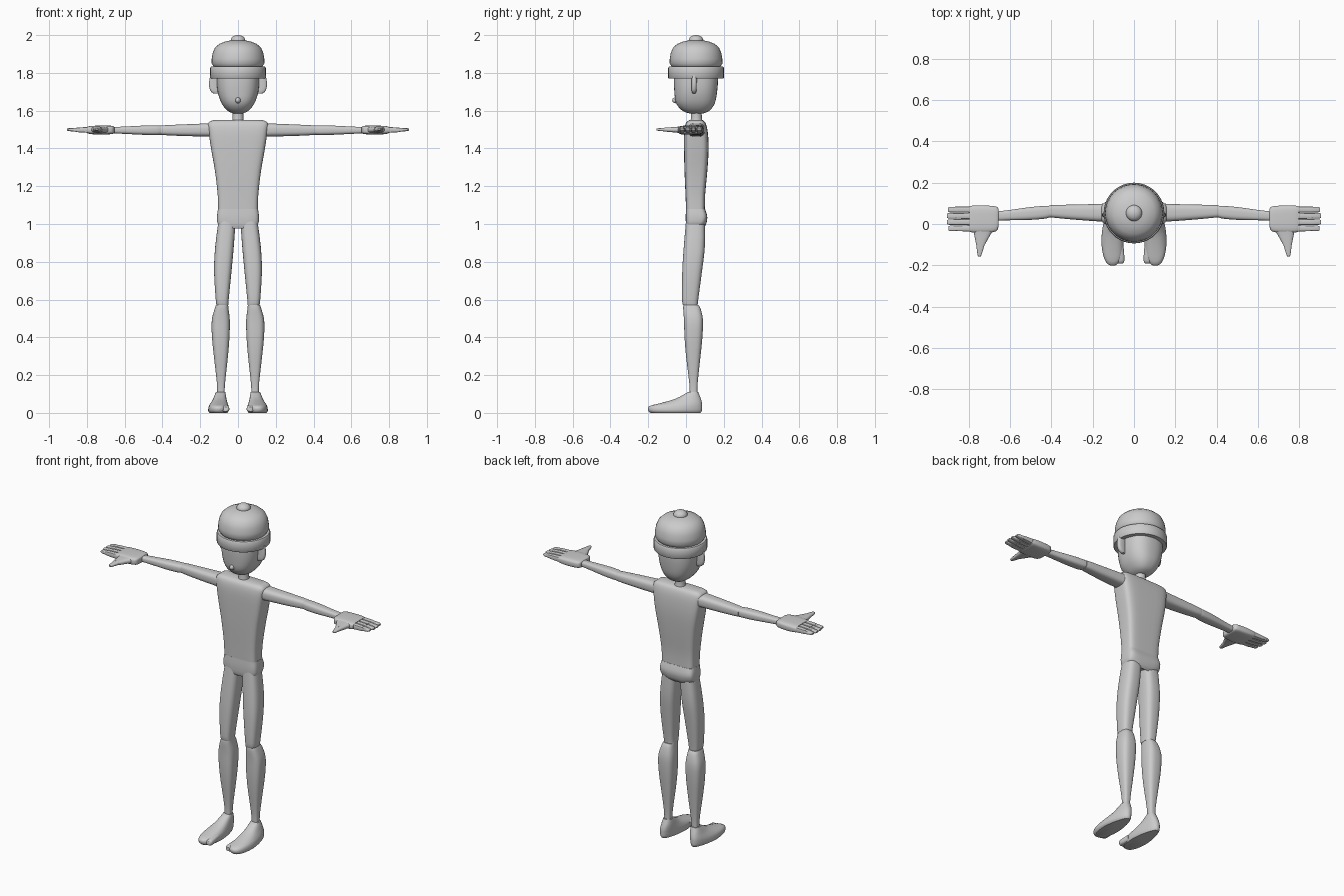
import bpy, bmesh, math
from mathutils import Vector

AXES = {'z': lambda t, a, b: (a, b, t),
        'x': lambda t, a, b: (t, a, b),
        'y': lambda t, a, b: (a, t, b)}


def finish(bm, name, angle=40):
    bmesh.ops.recalc_face_normals(bm, faces=bm.faces)
    me = bpy.data.meshes.new(name)
    bm.to_mesh(me)
    bm.free()
    ob = bpy.data.objects.new(name, me)
    bpy.context.collection.objects.link(ob)
    bpy.ops.object.select_all(action='DESELECT')
    bpy.context.view_layer.objects.active = ob
    ob.select_set(True)
    bpy.ops.object.shade_smooth_by_angle(angle=math.radians(angle))
    return ob


def smooth_rings(rings, steps):
    out = []
    for i in range(len(rings) - 1):
        p0, p1, p2, p3 = (Vector(rings[min(max(i + k, 0), len(rings) - 1)]) for k in (-1, 0, 1, 2))
        for s in range(steps):
            t = s / steps
            out.append(p1 + 0.5 * t * ((p2 - p0) + t * ((2 * p0 - 5 * p1 + 4 * p2 - p3)
                       + t * (3 * p1 - p0 - 3 * p2 + p3))))
    return out + [Vector(rings[-1])]


def loft(name, axis, rings, power=3.0, sides=24, steps=3, sign=1, shape=None):
    """Rounded-box sections (t, a_min, a_max, b_min, b_max) skinned along an axis."""
    bm = bmesh.new()
    loops = []
    for t, a0, a1, b0, b1 in smooth_rings(rings, steps):
        loop = []
        for i in range(sides):
            w = 2 * math.pi * (i + 0.5) / sides
            c, s = math.cos(w), math.sin(w)
            a = (a0 + a1) / 2 + (a1 - a0) / 2 * math.copysign(abs(c) ** (2 / power), c)
            b = (b0 + b1) / 2 + (b1 - b0) / 2 * math.copysign(abs(s) ** (2 / power), s)
            co = Vector(AXES[axis](t, a, b))
            if shape:
                shape(co)
            co.x *= sign
            loop.append(bm.verts.new(co))
        loops.append(loop)
    for lo, hi in zip(loops, loops[1:]):
        for i in range(sides):
            j = (i + 1) % sides
            bm.faces.new((lo[i], lo[j], hi[j], hi[i]))
    bm.faces.new(loops[0])
    bm.faces.new(loops[-1])
    return finish(bm, name)


def lathe(name, profile, cy, closed=False, sides=40):
    bm = bmesh.new()
    vs = [bm.verts.new((r, 0, z)) for r, z in profile]
    pairs = list(zip(vs, vs[1:])) + ([(vs[-1], vs[0])] if closed else [])
    es = [bm.edges.new(p) for p in pairs]
    bmesh.ops.spin(bm, geom=vs + es, cent=(0, 0, 0), axis=(0, 0, 1), angle=2 * math.pi, steps=sides)
    bmesh.ops.remove_doubles(bm, verts=bm.verts, dist=1e-4)
    bmesh.ops.translate(bm, verts=bm.verts, vec=(0, cy, 0))
    return finish(bm, name)


def ball(name, center, radii):
    bm = bmesh.new()
    bmesh.ops.create_uvsphere(bm, u_segments=20, v_segments=12, radius=1)
    for v in bm.verts:
        v.co = Vector(c + r * k for c, r, k in zip(center, radii, v.co))
    return finish(bm, name)


# Head, nose and neck
HY = 0.053
loft("head", 'z', [(1.585, -.025, .025, .02, .09), (1.60, -.056, .056, -.02, .125),
                   (1.64, -.088, .088, -.053, .153), (1.70, -.108, .108, -.062, .165),
                   (1.77, -.113, .113, -.065, .17), (1.85, -.11, .11, -.06, .165)],
     power=2.5, sides=36)
ball("nose", (0, -.053, 1.655), (.014, .02, .016))
loft("neck", 'z', [(1.53, -.034, .034, .022, .09), (1.565, -.029, .029, .026, .084),
                   (1.61, -.03, .03, .026, .084)], power=2)

# Knitted cap: turned-up band, dome and bobble
lathe("cap_band", [(.12, 1.77), (.144, 1.77), (.147, 1.774), (.147, 1.827), (.143, 1.833), (.12, 1.833)],
      HY, closed=True)
lathe("cap_dome", [(.12, 1.82), (.132, 1.838), (.14, 1.85), (.139, 1.875), (.134, 1.905), (.122, 1.933),
                   (.1, 1.953), (.065, 1.967), (.03, 1.973), (0, 1.974)], HY)
ball("cap_bobble", (0, HY, 1.972), (.039, .039, .028))

# Torso
loft("torso", 'z', [(1.08, -.105, .105, 0, .1), (1.16, -.108, .108, -.003, .102),
                    (1.28, -.122, .122, -.008, .113), (1.40, -.143, .143, -.011, .12),
                    (1.49, -.156, .156, -.01, .115), (1.535, -.158, .158, 0, .103),
                    (1.55, -.13, .13, .018, .088)], power=5, sides=32)


# Pelvis with a lower edge dipping to the centre
def dip(co):
    k = max(0, (1.08 - co.z) / .115)
    co.z += k * .28 * abs(co.x)


loft("pelvis", 'z', [(.965, -.104, .104, .005, .09), (.985, -.11, .11, 0, .105),
                     (1.03, -.111, .111, -.002, .113), (1.08, -.106, .106, 0, .101)],
     power=5, sides=32, shape=dip)


# Sole narrows towards the heel
def heel(co):
    k = min(1, max(0, (co.y + .06) / .14)) * max(0, 1 - co.z / .09)
    co.x = .098 + (co.x - .098) * (1 - .35 * k)


for side, s in (("right", -1), ("left", 1)):
    # Ear
    loft(side + "_ear", 'z', [(1.69, .10, .128, .034, .05), (1.705, .10, .146, .03, .055),
                              (1.74, .10, .154, .03, .057), (1.785, .10, .148, .03, .057)],
         sides=16, sign=s)
    # Leg
    loft(side + "_thigh", 'z', [(.57, .05, .114, -.016, .062), (.60, .049, .118, -.021, .065),
                                (.75, .034, .127, -.02, .085), (.88, .022, .121, -.012, .1),
                                (1.02, .012, .103, 0, .1)], sign=s)
    loft(side + "_shin", 'z', [(.09, .072, .11, .02, .06), (.16, .068, .112, .017, .062),
                               (.30, .053, .128, 0, .077), (.40, .045, .138, -.008, .087),
                               (.49, .043, .139, -.011, .09), (.55, .05, .124, -.015, .078),
                               (.572, .052, .116, -.014, .066)], sign=s)
    # Foot and big toe
    loft(side + "_foot", 'z', [(0, .055, .15, -.188, .078), (.012, .05, .158, -.2, .085),
                               (.035, .05, .155, -.196, .086), (.052, .054, .146, -.135, .085),
                               (.075, .06, .132, -.055, .079), (.11, .067, .117, .01, .065)],
         power=2.4, sides=32, sign=s, shape=heel)
    loft(side + "_big_toe", 'y', [(-.19, .054, .078, .008, .03), (-.175, .046, .088, .004, .038),
                                  (-.11, .05, .09, .004, .045)], sides=16, sign=s)
    # Arm
    loft(side + "_upper_arm", 'x', [(.13, .012, .1, 1.462, 1.535), (.18, .013, .097, 1.463, 1.532),
                                    (.30, .022, .094, 1.466, 1.527), (.385, .03, .092, 1.47, 1.523),
                                    (.412, .033, .09, 1.472, 1.521)], sign=s)
    loft(side + "_forearm", 'x', [(.405, .033, .088, 1.474, 1.52), (.43, .026, .088, 1.471, 1.522),
                                  (.50, .02, .082, 1.472, 1.521), (.60, .018, .068, 1.477, 1.516),
                                  (.67, .016, .06, 1.48, 1.513)], sign=s)
    # Palm
    loft(side + "_palm", 'x', [(.655, -.008, .07, 1.483, 1.514), (.668, -.036, .085, 1.476, 1.52),
                               (.73, -.043, .09, 1.473, 1.521), (.78, -.041, .089, 1.476, 1.519),
                               (.796, -.037, .086, 1.48, 1.516)], power=4, sign=s)
    # Four fingers of two joints each
    for f in range(4):
        y0 = -.036 + f * .0302
        y1 = y0 + .0305
        tip = (.898, .905, .906, .9)[f]
        loft(f"{side}_finger_{f + 1}_base", 'x', [(.788, y0, y1, 1.482, 1.514), (.852, y0 + .001, y1 - .001, 1.486, 1.511)],
             sides=12, steps=1, power=4, sign=s)
        loft(f"{side}_finger_{f + 1}_tip", 'x', [(.85, y0 + .001, y1 - .001, 1.487, 1.51),
                                                (tip - .008, y0 + .002, y1 - .002, 1.492, 1.507),
                                                (tip, y0 + .006, y1 - .006, 1.495, 1.504)],
             sides=12, steps=1, power=4, sign=s)
    # Thumb
    loft(side + "_thumb_base", 'y', [(-.02, .67, .782, 1.48, 1.518), (-.045, .69, .775, 1.483, 1.515),
                                     (-.1, .721, .764, 1.488, 1.511)], sides=16, sign=s)
    loft(side + "_thumb_tip", 'y', [(-.098, .722, .764, 1.489, 1.511), (-.145, .736, .758, 1.493, 1.507),
                                    (-.157, .742, .754, 1.496, 1.504)], sides=16, sign=s)
